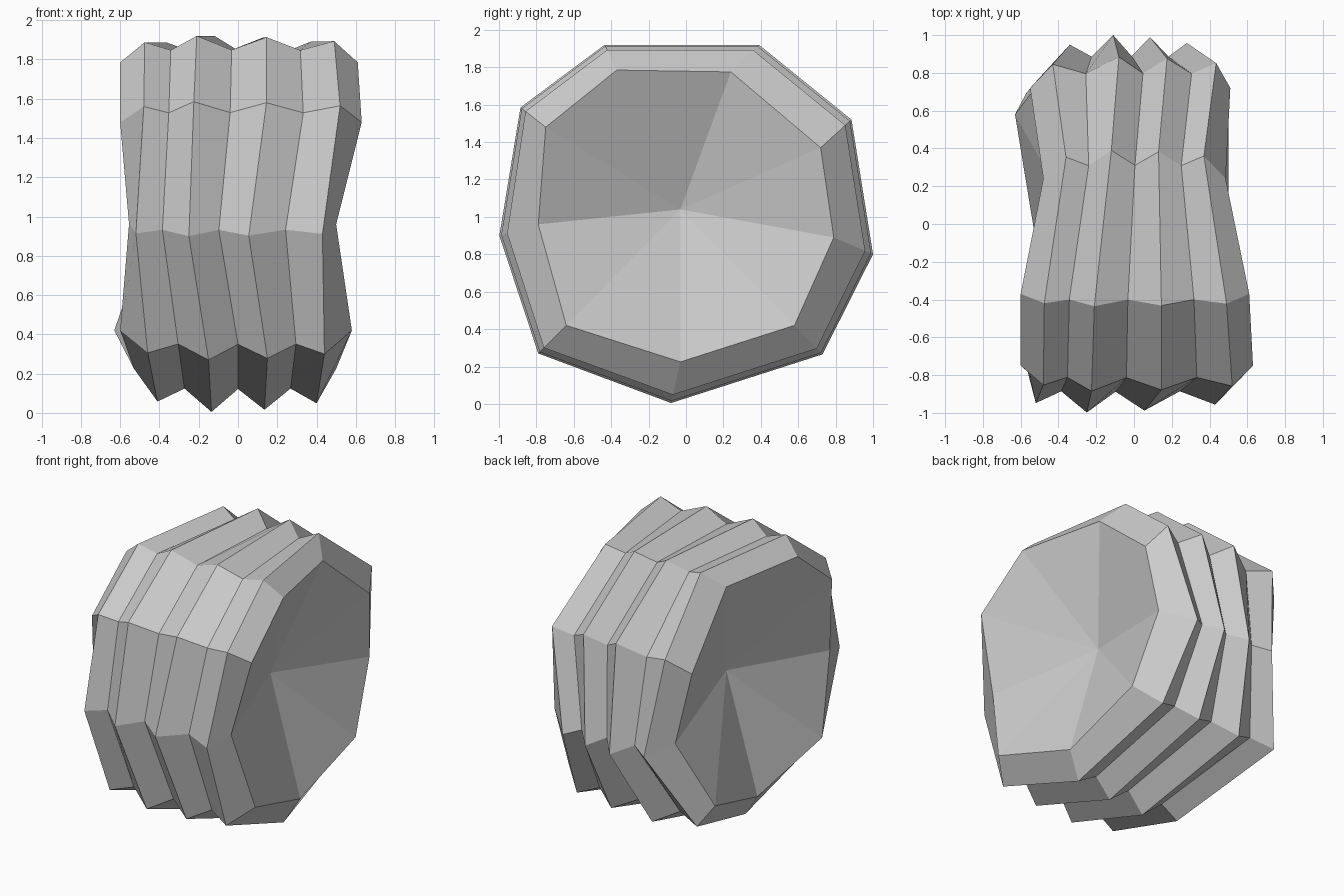
import bpy, bmesh

# Nine spokes around the roll:
# rim (y, z), ridge crest (y, z), left rim x, four ridge x, right rim x
spokes = [
    ((-0.37, 1.785), (-0.435, 1.92), -0.60, (-0.475, -0.21, 0.145, 0.49), 0.61),
    ((0.24, 1.775), (0.39, 1.92), -0.48, (-0.36, -0.12, 0.13, 0.37), 0.485),
    ((0.72, 1.37), (0.885, 1.52), -0.55, (-0.43, -0.08, 0.175, 0.435), 0.51),
    ((0.79, 0.89), (1.00, 0.80), -0.47, (-0.34, -0.11, 0.085, 0.28), 0.46),
    ((0.58, 0.42), (0.73, 0.265), -0.63, (-0.57, -0.25, 0.07, 0.35), 0.50),
    ((-0.03, 0.225), (-0.08, 0.005), -0.53, (-0.41, -0.135, 0.135, 0.40), 0.50),
    ((-0.64, 0.42), (-0.79, 0.27), -0.60, (-0.46, -0.15, 0.15, 0.44), 0.58),
    ((-0.79, 0.96), (-0.998, 0.90), -0.555, (-0.52, -0.25, 0.055, 0.43), 0.50),
    ((-0.75, 1.48), (-0.885, 1.585), -0.60, (-0.48, -0.225, 0.145, 0.52), 0.63),
]
# How far each ring swells from rim to crest: rim, ridge, valley, ridge ... rim
swell = (0, 0.76, 0.46, 1, 0.47, 0.95, 0.46, 0.8, 0)

bm = bmesh.new()

# Rings of vertices along each spoke, valleys midway between ridges
columns = []
for rim, crest, left, ridges, right in spokes:
    a, b, c, d = ridges
    xs = (left, a, (a + b) / 2, b, (b + c) / 2, c, (c + d) / 2, d, right)
    columns.append([
        bm.verts.new((x, rim[0] + (crest[0] - rim[0]) * s, rim[1] + (crest[1] - rim[1]) * s))
        for x, s in zip(xs, swell)])

# Dished end centres
left_hub = bm.verts.new((-0.29, -0.03, 1.04))
right_hub = bm.verts.new((0.27, -0.03, 1.04))

# Ribbed wall and end fans
for i, col in enumerate(columns):
    nxt = columns[(i + 1) % len(columns)]
    for k in range(len(swell) - 1):
        bm.faces.new((col[k], nxt[k], nxt[k + 1], col[k + 1]))
    bm.faces.new((left_hub, nxt[0], col[0]))
    bm.faces.new((right_hub, col[-1], nxt[-1]))

bmesh.ops.recalc_face_normals(bm, faces=bm.faces)
mesh = bpy.data.meshes.new("ribbed_roll")
bm.to_mesh(mesh)
bm.free()
bpy.context.collection.objects.link(bpy.data.objects.new("ribbed_roll", mesh))
